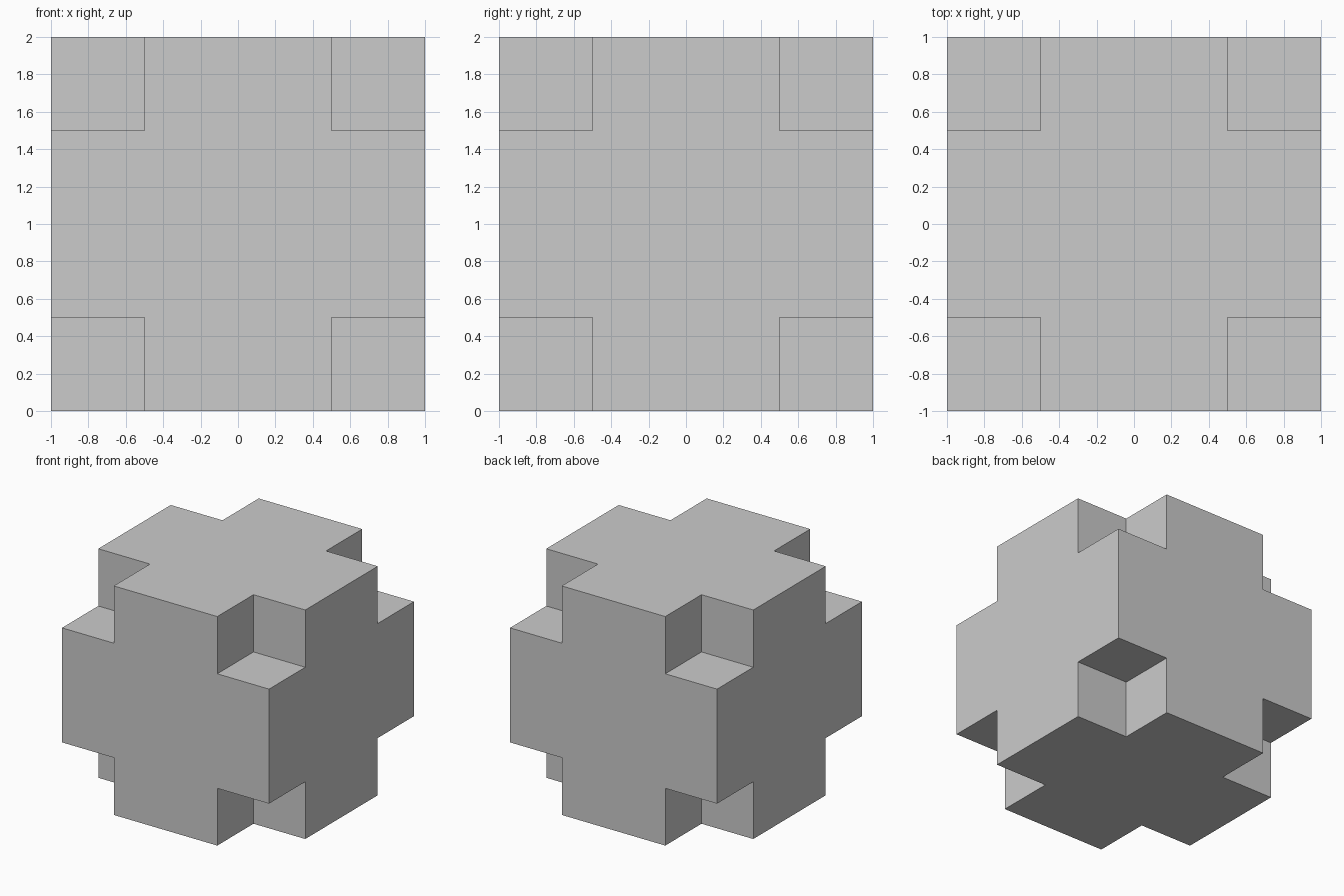
import bpy, bmesh
from itertools import product
from mathutils import Vector

if "Cube" in bpy.data.objects:
    bpy.data.objects.remove(bpy.data.objects["Cube"])

GRID = (-1.0, -0.5, 0.5, 1.0)   # cell boundaries along every axis


def solid(cell):
    """Cells of a 3x3x3 block, minus the eight corner cells."""
    return all(0 <= c <= 2 for c in cell) and any(c == 1 for c in cell)


# Notched cube: emit only the outer faces of the solid cells
bm = bmesh.new()
for cell in product(range(3), repeat=3):
    if not solid(cell):
        continue
    for axis, side in product(range(3), (0, 1)):
        neighbour = list(cell)
        neighbour[axis] += 2 * side - 1
        if solid(neighbour):
            continue
        u, v = (axis + 1) % 3, (axis + 2) % 3
        corners = []
        for du, dv in ((0, 0), (1, 0), (1, 1), (0, 1)):
            p = Vector()
            p[axis] = GRID[cell[axis] + side]
            p[u] = GRID[cell[u] + du]
            p[v] = GRID[cell[v] + dv]
            p.z += 1.0
            corners.append(bm.verts.new(p))
        bm.faces.new(corners if side else corners[::-1])

# Weld the faces and merge coplanar ones into clean flat sides
bmesh.ops.remove_doubles(bm, verts=bm.verts[:], dist=1e-4)
bmesh.ops.dissolve_limit(bm, angle_limit=0.01, verts=bm.verts[:], edges=bm.edges[:])
bmesh.ops.recalc_face_normals(bm, faces=bm.faces[:])

mesh = bpy.data.meshes.new("notched_cube")
bm.to_mesh(mesh)
bm.free()
bpy.context.collection.objects.link(bpy.data.objects.new("notched_cube", mesh))
